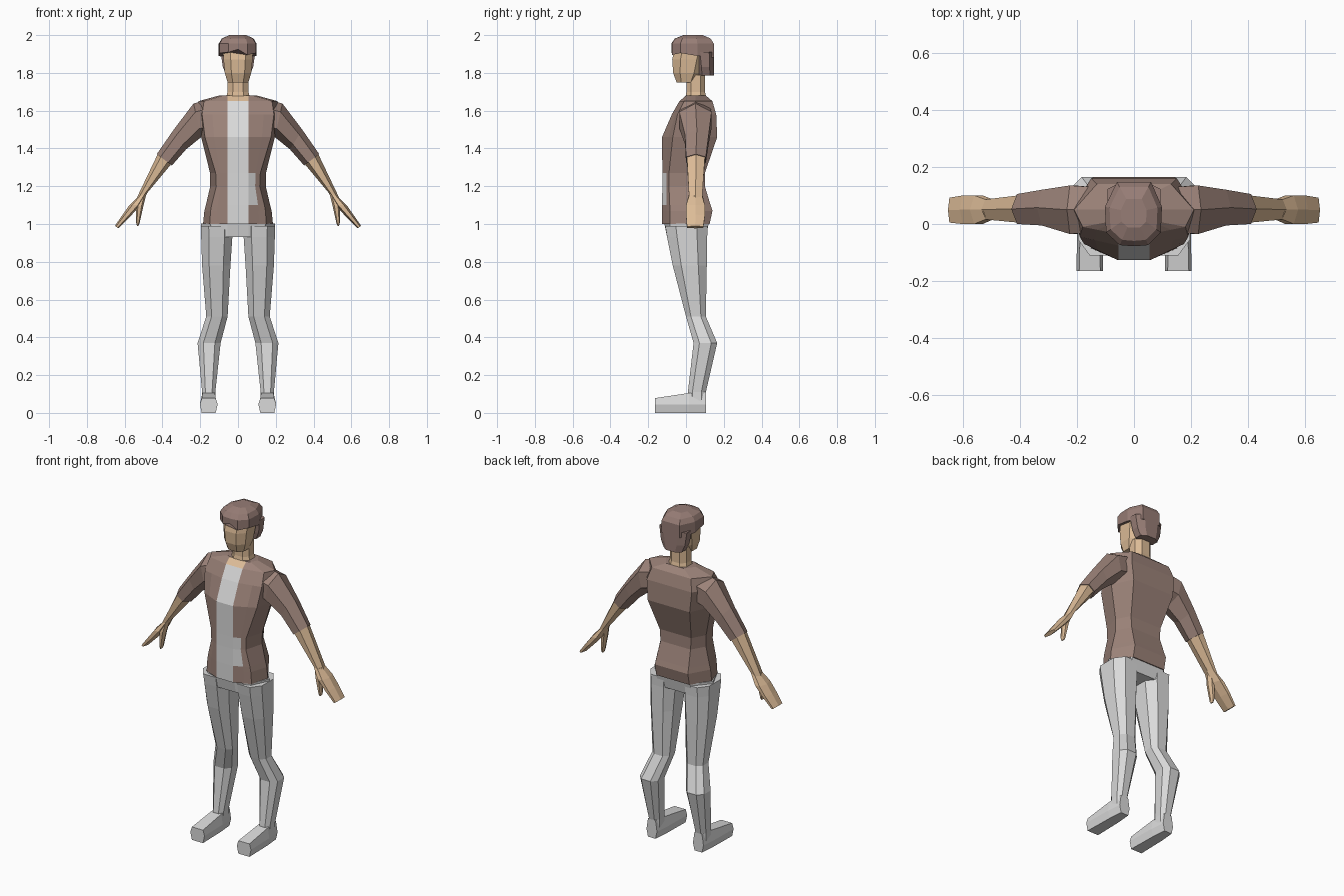
import bpy, bmesh
from mathutils import Vector


def material(name, rgb):
    m = bpy.data.materials.new(name)
    m.diffuse_color = (*rgb, 1)
    return m


SHIRT = material("brown shirt", (0.33, 0.225, 0.19))
HAIR = material("brown hair", (0.31, 0.205, 0.18))
WHITE = material("white cloth", (0.70, 0.70, 0.70))
SKIN = material("skin", (0.72, 0.50, 0.31))


def loft(name, rings, mats, rule=None, mirror=False):
    """Skin a list of equal-length point rings, cap both ends."""
    bm = bmesh.new()
    rows = [[bm.verts.new(p) for p in r] for r in rings]
    n = len(rows[0])
    for a, b in zip(rows, rows[1:]):
        for i in range(n):
            j = (i + 1) % n
            bm.faces.new((a[i], a[j], b[j], b[i]))
    bm.faces.new(rows[0])
    bm.faces.new(rows[-1])
    bmesh.ops.recalc_face_normals(bm, faces=bm.faces)
    if rule:
        for f in bm.faces:
            f.material_index = rule(f.calc_center_median())
    me = bpy.data.meshes.new(name)
    bm.to_mesh(me)
    bm.free()
    for m in mats:
        me.materials.append(m)
    ob = bpy.data.objects.new(name, me)
    bpy.context.collection.objects.link(ob)
    if mirror:
        ob.modifiers.new("mirror", 'MIRROR')
    return ob


OCT = [(.5, -1), (1, -.5), (1, .5), (.5, 1), (-.5, 1), (-1, .5), (-1, -.5), (-.5, -1)]
HEX = [(0, 1), (1, .5), (1, -.5), (0, -1), (-1, -.5), (-1, .5)]


def level(z, x0, x1, y0, y1):
    """Horizontal eight-sided ring filling the given box."""
    cx, cy, hx, hy = (x0 + x1) / 2, (y0 + y1) / 2, (x1 - x0) / 2, (y1 - y0) / 2
    return [(cx + hx * u, cy + hy * v, z) for u, v in OCT]


def limb(tx, tz, bx, bz, y0, y1):
    """Six-sided ring between an upper and a lower outline point."""
    t, b = Vector((tx, 0, tz)), Vector((bx, 0, bz))
    c, h = (t + b) / 2, (t - b) / 2
    return [c + h * v + Vector((0, (y0 + y1) / 2 + u * (y1 - y0) / 2, 0)) for u, v in HEX]


def body(z, fy, x1, y1, x2, y2, x3, y3):
    """Symmetric torso ring: front strip, chest, flank, back."""
    half = [(.055, fy), (.055 + .6 * (x1 - .055), fy + .6 * (y1 - fy)),
            (x1, y1), (x2, y2), (x3, y3)]
    return [(x, y, z) for x, y in half] + [(-x, y, z) for x, y in reversed(half)]


# Shirt torso with pale front strip, side patch and skin at the collar
def torso_colour(c):
    if c.z > 1.655 and abs(c.x) < .02 and c.y < .03:
        return 2
    if c.y < -.01 and abs(c.x) < .02 and 1.0 < c.z < 1.66:
        return 1
    if 1.10 < c.z < 1.27 and .055 < c.x < .09 and c.y < -.1:
        return 1
    return 0


loft("shirt_torso", [
    body(1.00, -.127, .15, -.085, .185, .02, .11, .125),
    body(1.07, -.127, .145, -.085, .178, .02, .11, .14),
    body(1.10, -.127, .14, -.086, .17, .02, .108, .13),
    body(1.20, -.125, .115, -.09, .147, .02, .10, .10),
    body(1.27, -.125, .118, -.09, .148, .02, .105, .10),
    body(1.46, -.127, .175, -.07, .195, .04, .14, .165),
    body(1.58, -.075, .19, -.045, .22, .05, .15, .16),
    body(1.65, -.035, .18, -.01, .21, .05, .13, .14),
    body(1.68, 0, .075, .01, .10, .05, .06, .105),
], [SHIRT, WHITE, SKIN], torso_colour)

# Trousers: hips, then legs
loft("hips", [
    body(.93, -.10, .14, -.08, .192, .02, .12, .105),
    body(1.003, -.115, .145, -.085, .196, .02, .11, .12),
], [WHITE])
loft("leg", [
    level(.99, .03, .197, -.11, .115),
    level(.93, .03, .195, -.10, .112),
    level(.78, .04, .19, -.07, .11),
    level(.51, .055, .168, 0, .105),
    level(.37, .092, .214, .04, .165),
    level(.11, .12, .19, .01, .105),
    level(.06, .12, .19, .01, .105),
], [WHITE], mirror=True)


# Shoes run from toe to heel
def shoe_ring(y, x0, x1, top):
    e = .01
    return [(x0 + e, y, 0), (x1 - e, y, 0), (x1, y, .045),
            (x1 - e, y, top), (x0 + e, y, top), (x0, y, .045)]


loft("shoe", [
    shoe_ring(-.165, .108, .202, .078),
    shoe_ring(.015, .112, .198, .105),
    shoe_ring(.105, .12, .19, .11),
], [WHITE], mirror=True)

# Sleeves, forearms, hands and thumbs
loft("sleeve", [
    limb(.15, 1.66, .15, 1.47, -.03, .13),
    limb(.235, 1.638, .195, 1.46, -.035, .135),
    limb(.34, 1.50, .275, 1.395, -.005, .12),
    limb(.43, 1.37, .35, 1.31, 0, .105),
], [SHIRT], mirror=True)
loft("forearm_and_hand", [
    limb(.425, 1.37, .355, 1.315, .005, .10),
    limb(.535, 1.14, .48, 1.165, .016, .086),
    limb(.575, 1.10, .515, 1.10, 0, .10),
    limb(.61, 1.05, .575, 1.035, 0, .10),
    limb(.652, .99, .632, .977, .005, .092),
], [SKIN], mirror=True)
loft("thumb", [
    limb(.53, 1.15, .485, 1.16, .02, .065),
    limb(.54, 1.09, .50, 1.10, .01, .055),
    limb(.54, 1.01, .522, 1.0, .015, .045),
    limb(.535, .99, .528, .99, .02, .04),
], [SKIN], mirror=True)

# Neck and head
loft("neck", [
    level(1.66, -.065, .065, -.005, .11),
    level(1.70, -.055, .055, .002, .10),
    level(1.79, -.055, .055, .002, .10),
], [SKIN])
loft("head", [
    level(1.75, -.055, .055, -.05, .05),
    level(1.80, -.07, .07, -.068, .08),
    level(1.87, -.077, .077, -.073, .10),
    level(1.94, -.08, .08, -.06, .12),
], [SKIN])

# Hair: cap with an uneven fringe, and the fall at the back of the head
CAP = [(0, -.078, 1.925), (.05, -.074, 1.895), (.094, -.03, 1.905), (.098, .06, 1.89),
       (.06, .147, 1.88), (-.06, .147, 1.88), (-.102, .06, 1.89),
       (-.098, -.03, 1.905), (-.05, -.074, 1.91)]


def cap_ring(z, s, rise=0):
    return [(x * s, .04 + (y - .04) * s, z + (rise if y < 0 else 0)) for x, y, _ in CAP]


loft("hair_cap", [CAP, cap_ring(1.955, 1), cap_ring(1.982, .84), cap_ring(2.0, .45)], [HAIR])
loft("hair_back", [
    level(1.785, -.06, .06, .065, .147),
    level(1.83, -.08, .08, .06, .147),
    level(1.91, -.092, .092, .05, .147),
], [HAIR])
